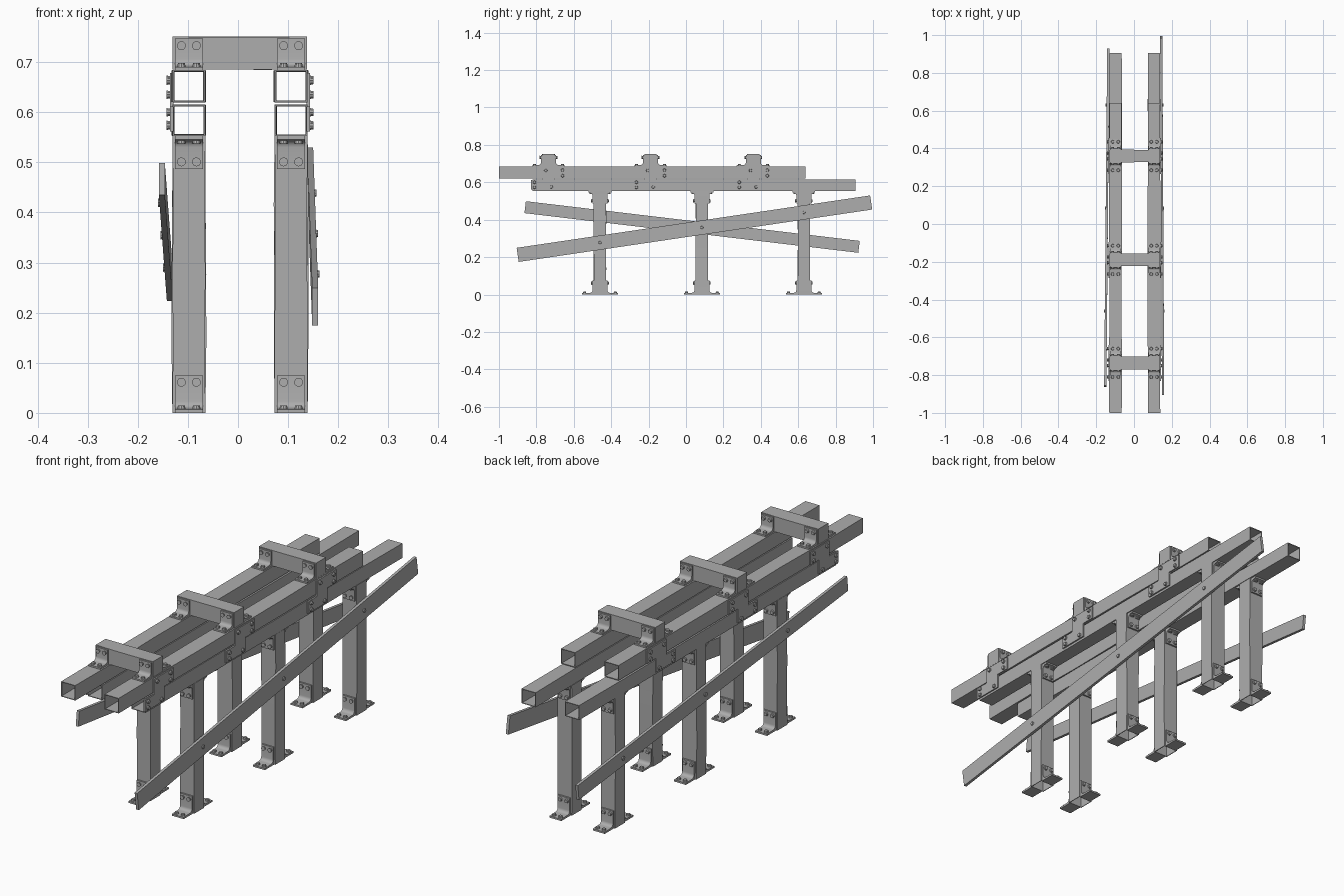
import bpy, bmesh, math, random
from mathutils import Vector, Matrix

random.seed(4)
if "Cube" in bpy.data.objects:
    bpy.data.objects.remove(bpy.data.objects["Cube"])

# One weathered grey for everything
steel = bpy.data.materials.new("weathered_grey")
steel.use_nodes = True
GREY = (0.42, 0.42, 0.42, 1)
steel.diffuse_color = GREY
steel.node_tree.nodes["Principled BSDF"].inputs["Base Color"].default_value = GREY

SIDES = {"right": 0.106, "left": -0.098}     # beam centre lines in x
POSTS = {"front": -0.46, "middle": 0.085, "back": 0.63}
TIES = {"front": -0.735, "middle": -0.19, "back": 0.36}
HALF = 0.033                                 # half width of a square tube
AXES = {"x": Vector((1, 0, 0)), "y": Vector((0, 1, 0)), "z": Vector((0, 0, 1))}


def finish(name, bm, angle=30):
    bmesh.ops.recalc_face_normals(bm, faces=bm.faces)
    mesh = bpy.data.meshes.new(name)
    bm.to_mesh(mesh)
    bm.free()
    mesh.materials.append(steel)
    obj = bpy.data.objects.new(name, mesh)
    bpy.context.collection.objects.link(obj)
    bpy.ops.object.select_all(action="DESELECT")
    obj.select_set(True)
    bpy.context.view_layer.objects.active = obj
    bpy.ops.object.shade_smooth_by_angle(angle=math.radians(angle))
    return obj


def bolt(bm, centre, axis, radius=0.009, height=0.008):
    rot = AXES["z"].rotation_difference(AXES[axis]).to_matrix().to_4x4()
    bmesh.ops.create_cone(bm, cap_ends=True, segments=10, radius1=radius,
                          radius2=radius * 0.8, depth=height,
                          matrix=Matrix.Translation(centre) @ rot)


def prism(bm, points, offset):
    """Extrude a closed outline along an offset."""
    face = bm.faces.new([bm.verts.new(p) for p in points])
    grown = bmesh.ops.extrude_face_region(bm, geom=[face])["geom"]
    bmesh.ops.translate(bm, vec=offset,
                        verts=[v for v in grown if isinstance(v, bmesh.types.BMVert)])


def tube(name, start, end, half_u=HALF, half_v=HALF, steps=6, wall=0.003, closed=False):
    """Slightly uneven square tube between two points on one axis."""
    start, end = Vector(start), Vector(end)
    along = (end - start).normalized()
    u = AXES["y"] if abs(along.x) > 0.5 else AXES["x"]
    v = along.cross(u)
    bm = bmesh.new()
    outer, inner = [], []
    for i in range(steps + 1):
        c = start.lerp(end, i / steps)
        wobble = 0 if i in (0, steps) else random.uniform(-0.002, 0.002)
        for rings, shrink in ((outer, 0), (inner, wall)):
            a, b = half_u - shrink + wobble, half_v - shrink - wobble / 2
            rings.append([bm.verts.new(c + u * a * p + v * b * q)
                          for p, q in ((-1, -1), (1, -1), (1, 1), (-1, 1))])

    def bridge(r, s):
        for k in range(4):
            bm.faces.new((r[k], r[k - 1], s[k - 1], s[k]))

    for rings in (outer, inner):
        for r, s in zip(rings, rings[1:]):
            bridge(r, s)
    for k in (0, -1):
        bridge(outer[k], inner[k])
        if closed:
            bm.faces.new(inner[k])
    return finish(name, bm)


def bracket(name, x, y, z, sy, sz, height, length, thick=0.009, width=0.056):
    """Angle bracket with a filleted corner; sy and sz point its two legs."""
    fillet = 0.014
    prof = [(0, 0), (length, 0), (length, thick * 0.8)]
    for i in range(5):
        a = math.pi / 2 * i / 4
        prof.append((thick + fillet * (1 - math.sin(a)),
                     thick + fillet * (1 - math.cos(a))))
    prof += [(thick, height), (0, height)]
    bm = bmesh.new()
    prism(bm, [(x - width / 2, y + sy * p, z + sz * q) for p, q in prof], (width, 0, 0))
    for dx in (-0.015, 0.015):
        bolt(bm, (x + dx, y + sy * (thick + 0.003), z + sz * (height - 0.014)), "y")
        bolt(bm, (x + dx, y + sy * (length - 0.014), z + sz * (thick + 0.002)), "z")
    finish(name, bm)


def splice_plate(name, side, x, y):
    """Stepped plate joining the lower beam to the upper one."""
    sx = 1 if side == "right" else -1
    face = x + sx * HALF
    outline = [(-0.095, 0.562), (0.035, 0.562), (0.035, 0.622), (0.095, 0.622),
               (0.095, 0.678), (-0.035, 0.678), (-0.035, 0.612), (-0.095, 0.612)]
    bm = bmesh.new()
    prism(bm, [(face - sx * 0.002, y + p, q) for p, q in outline], (sx * 0.007, 0, 0))
    for dy, z in ((-0.075, 0.573), (-0.075, 0.6), (0.015, 0.575),
                  (-0.015, 0.663), (0.075, 0.635), (0.075, 0.665)):
        bolt(bm, (face + sx * 0.008, y + dy, z), "x")
    finish(name, bm)


def brace(name, sx, start, end, height):
    """Long diagonal plank with a bolt at every post."""
    start, end = Vector(start), Vector(end)
    slope = (end - start).normalized()
    up = AXES["x"].cross(slope).normalized() * height / 2
    bm = bmesh.new()
    prism(bm, [start - up, end - up, end + up, start + up], (sx * 0.012, 0, 0))
    for y in POSTS.values():
        c = start.lerp(end, (y - start.y) / (end.y - start.y))
        bolt(bm, (c.x + sx * 0.013, c.y, c.z), "x")
    finish(name, bm)


for side, x in SIDES.items():
    # Two stacked rails, offset along their length
    tube(f"{side}_lower_beam", (x, -0.82, 0.584), (x, 0.905, 0.584), half_v=0.031)
    tube(f"{side}_upper_beam", (x, -1, 0.652), (x, 0.64, 0.652), half_v=0.032)

    # Posts with feet and head brackets
    for row, y in POSTS.items():
        tube(f"{side}_{row}_post", (x, y, 0), (x, y, 0.553), steps=4)
        for end, s in (("front", -1), ("back", 1)):
            edge = y + s * (HALF - 0.002)
            bracket(f"{side}_{row}_{end}_foot", x, edge, 0, s, 1, 0.075, 0.065)
            bracket(f"{side}_{row}_{end}_head", x, edge, 0.553, s, -1, 0.066, 0.03)

    # Tie brackets and splice plates
    for row, y in TIES.items():
        for end, s in (("front", -1), ("back", 1)):
            bracket(f"{side}_{row}_{end}_tie_bracket", x, y + s * (HALF - 0.002),
                    0.683, s, 1, 0.064, 0.058)
        splice_plate(f"{side}_{row}_splice_plate", side, x, y)

# Cross ties on top
for row, y in TIES.items():
    tube(f"{row}_cross_tie", (-0.131, y, 0.718), (0.138, y, 0.718),
         half_v=0.033, steps=3, closed=True)

# Diagonal braces on the outer faces
brace("right_brace", 1, (0.148, -0.9, 0.212), (0.138, 0.99, 0.492), 0.076)
brace("left_brace", -1, (-0.146, -0.86, 0.467), (-0.130, 0.925, 0.255), 0.064)
